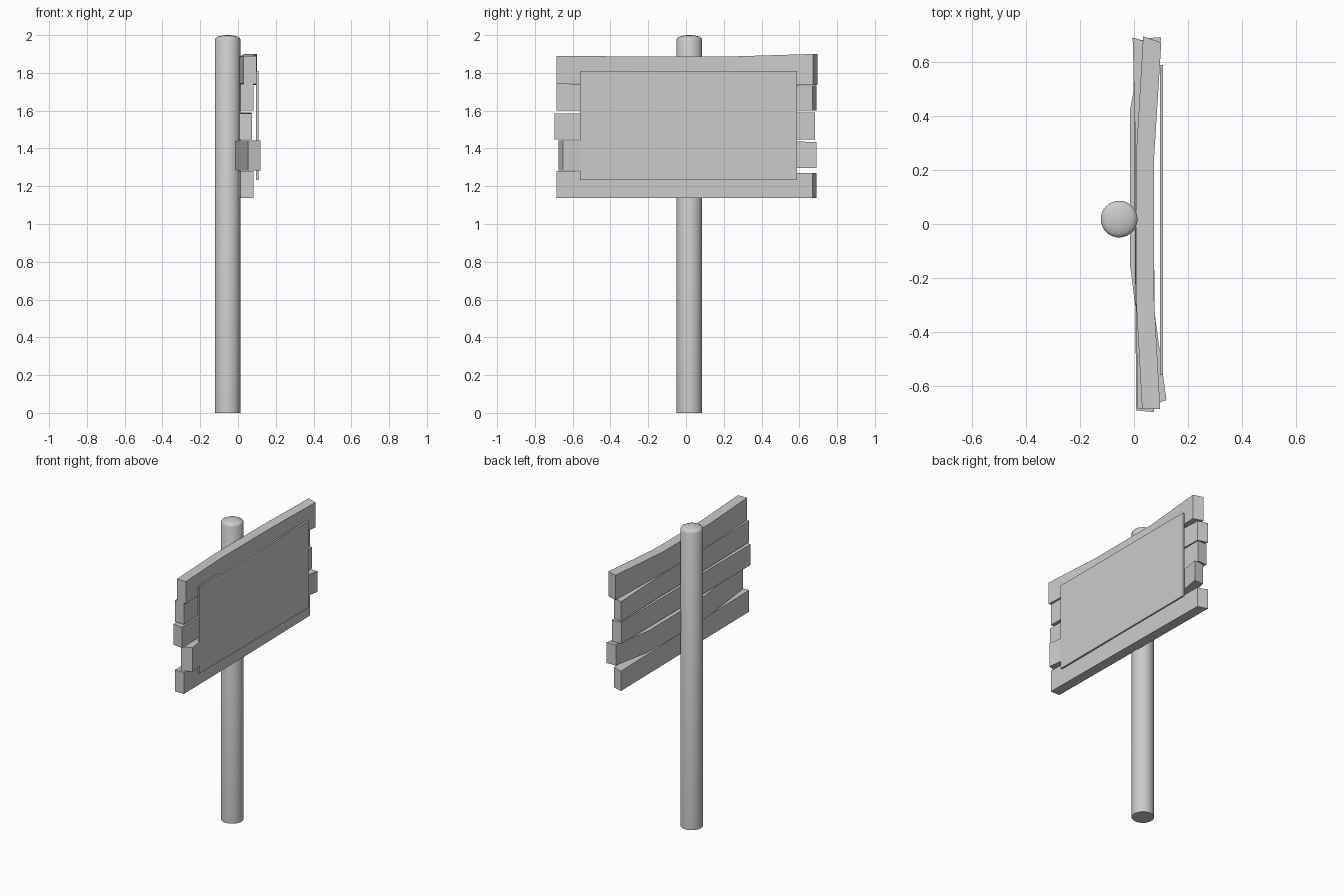
import bpy, bmesh, math

if "Cube" in bpy.data.objects:
    bpy.data.objects.remove(bpy.data.objects["Cube"])


def finish(name, bm):
    bmesh.ops.recalc_face_normals(bm, faces=bm.faces)
    mesh = bpy.data.meshes.new(name)
    bm.to_mesh(mesh)
    bm.free()
    ob = bpy.data.objects.new(name, mesh)
    bpy.context.collection.objects.link(ob)
    return ob


def board(name, stations, thick=0.067):
    """Loft a plank along y; station = (y_back, y_front, x_back, z_low, z_high)."""
    bm = bmesh.new()
    rings = []
    for yb, yf, x, lo, hi in stations:
        corners = [(x, yb, lo), (x + thick, yf, lo), (x + thick, yf, hi), (x, yb, hi)]
        rings.append([bm.verts.new(c) for c in corners])
    for a, b in zip(rings, rings[1:]):
        for i in range(4):
            j = (i + 1) % 4
            bm.faces.new((a[i], a[j], b[j], b[i]))
    bm.faces.new(rings[0])
    bm.faces.new(rings[-1])
    return finish(name, bm)


# Round post with a shallow domed top
R, CX, CY, N = 0.068, -0.055, 0.018, 32
bm = bmesh.new()
profile = [(R, 0), (R, 1.977)]
profile += [(R * math.cos(t), 1.977 + 0.023 * math.sin(t))
            for t in (math.radians(a) for a in (20, 40, 60, 78))]
rings = [[bm.verts.new((CX + r * math.cos(2 * math.pi * i / N),
                        CY + r * math.sin(2 * math.pi * i / N), z))
          for i in range(N)] for r, z in profile]
for a, b in zip(rings, rings[1:]):
    for i in range(N):
        j = (i + 1) % N
        bm.faces.new((a[i], a[j], b[j], b[i]))
bm.faces.new(rings[0])
tip = bm.verts.new((CX, CY, 2.0))
for i in range(N):
    bm.faces.new((rings[-1][i], rings[-1][(i + 1) % N], tip))
post = finish("post", bm)
bpy.context.view_layer.objects.active = post
post.select_set(True)
bpy.ops.object.shade_smooth_by_angle(angle=math.radians(35))

# Five warped planks, top to bottom
planks = [
    [(-0.685, -0.685, 0.030, 1.742, 1.89), (-0.27, -0.27, 0.007, 1.745, 1.887),
     (0.24, 0.24, 0.007, 1.745, 1.887), (0.695, 0.672, 0.034, 1.735, 1.90)],
    [(-0.685, -0.685, 0.014, 1.60, 1.742), (-0.25, -0.25, 0.006, 1.60, 1.742),
     (0.25, 0.25, 0.006, 1.60, 1.74), (0.69, 0.67, -0.005, 1.60, 1.733)],
    [(-0.69, -0.697, 0.008, 1.447, 1.585), (0.0, 0.0, 0.003, 1.447, 1.588),
     (0.68, 0.682, 0.0, 1.447, 1.59)],
    [(-0.676, -0.652, 0.053, 1.282, 1.443), (-0.15, -0.15, -0.015, 1.285, 1.44),
     (0.42, 0.42, -0.015, 1.295, 1.437), (0.688, 0.691, 0.034, 1.297, 1.435)],
    [(-0.685, -0.685, 0.014, 1.137, 1.28), (0.0, 0.0, 0.006, 1.137, 1.275),
     (0.69, 0.67, -0.004, 1.138, 1.27)],
]
for k, stations in enumerate(planks, 1):
    board(f"plank_{k}", stations)

# Thin notice panel in front of the planks
board("notice_panel", [(-0.56, -0.56, 0.096, 1.232, 1.81),
                       (0.588, 0.588, 0.096, 1.232, 1.81)], thick=0.012)
